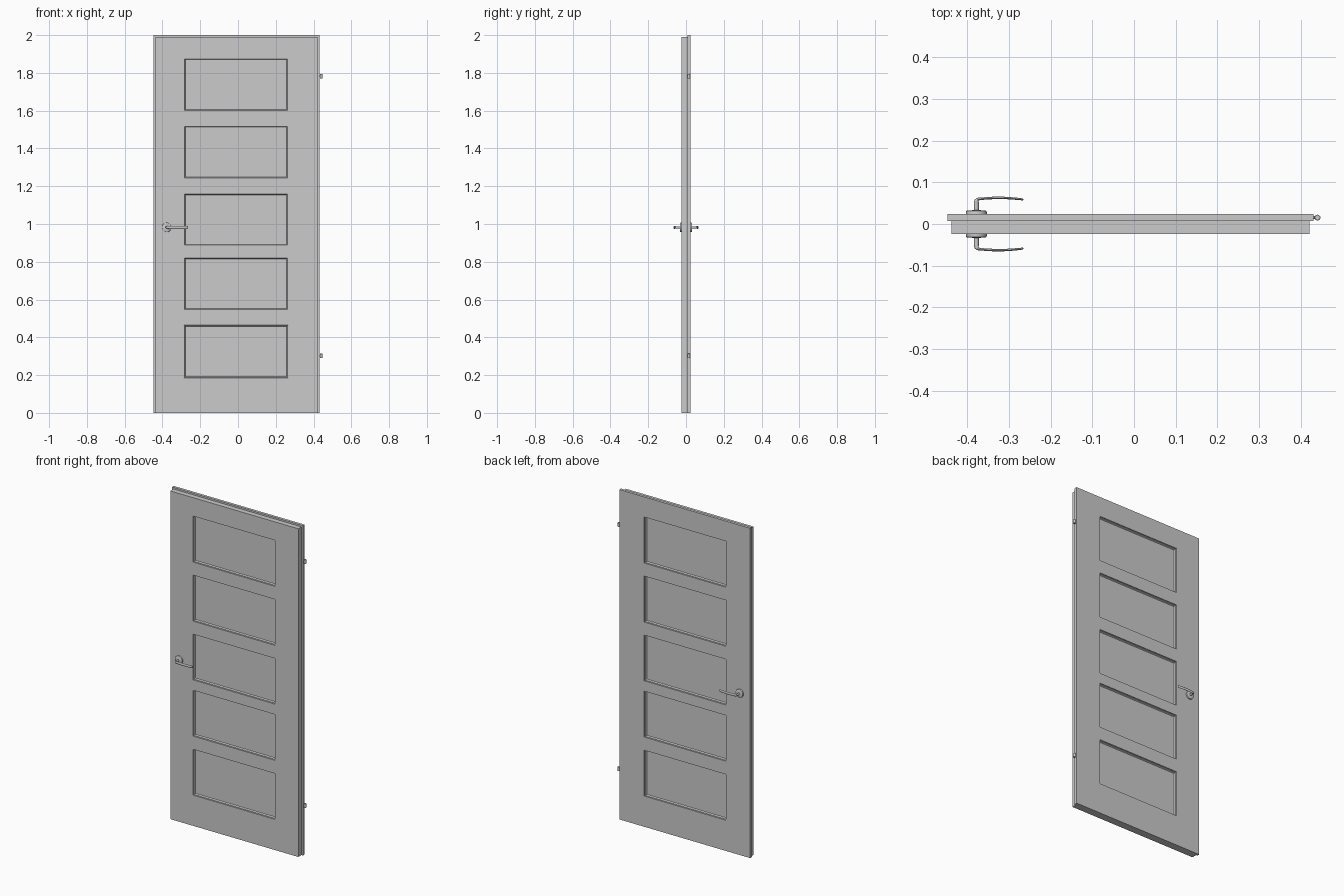
import bpy, bmesh, math
from mathutils import Vector

if "Cube" in bpy.data.objects:
    bpy.data.objects.remove(bpy.data.objects["Cube"])

HALF = 0.0235           # half thickness of the leaf
HANDLE = (-0.378, 0.982)


def add_object(name, bm, smooth=False):
    bmesh.ops.recalc_face_normals(bm, faces=bm.faces[:])
    mesh = bpy.data.meshes.new(name)
    bm.to_mesh(mesh)
    bm.free()
    ob = bpy.data.objects.new(name, mesh)
    bpy.context.collection.objects.link(ob)
    if smooth:
        bpy.ops.object.select_all(action='DESELECT')
        ob.select_set(True)
        bpy.context.view_layer.objects.active = ob
        bpy.ops.object.shade_smooth_by_angle(angle=math.radians(35))
    return ob


def loft(bm, rings):
    """Skin a list of closed rings and cap both ends."""
    loops = [[bm.verts.new(p) for p in ring] for ring in rings]
    for a, b in zip(loops, loops[1:]):
        for i in range(len(a)):
            j = (i + 1) % len(a)
            bm.faces.new((a[i], a[j], b[j], b[i]))
    bm.faces.new(loops[0])
    bm.faces.new(loops[-1])


# Door leaf: rebated slab with five recessed panels on both faces
def door_leaf():
    bm = bmesh.new()
    panel_z = [(0.186, 0.464), (0.544, 0.822), (0.885, 1.162),
               (1.241, 1.52), (1.599, 1.878)]
    inner_z = [z for pair in panel_z for z in pair]
    # y position, left, right, top of each layer
    layers = [(-HALF, -0.438, 0.421, 1.99), (0.007, -0.438, 0.421, 1.99),
              (0.007, -0.447, 0.4305, 2.0), (HALF, -0.447, 0.4305, 2.0)]
    nx, nz = 4, len(inner_z) + 2
    rim = ([(i, 0) for i in range(nx)] + [(nx - 1, k) for k in range(1, nz)]
           + [(i, nz - 1) for i in range(nx - 2, -1, -1)]
           + [(0, k) for k in range(nz - 2, 0, -1)])
    grids, panels = [], []
    for n, (y, left, right, top) in enumerate(layers):
        xs = [left, -0.286, 0.264, right]
        zs = [0.0] + inner_z + [top]
        full = n in (0, 3)
        keys = [(i, k) for i in range(nx) for k in range(nz)] if full else rim
        g = {(i, k): bm.verts.new((xs[i], y, zs[k])) for i, k in keys}
        grids.append(g)
        if full:
            for i in range(nx - 1):
                for k in range(nz - 1):
                    f = bm.faces.new((g[i, k], g[i + 1, k],
                                      g[i + 1, k + 1], g[i, k + 1]))
                    if i == 1 and k % 2 == 1:
                        panels.append(f)
    for a, b in zip(grids, grids[1:]):
        for p, q in zip(rim, rim[1:] + rim[:1]):
            bm.faces.new((a[p], a[q], b[q], b[p]))
    bmesh.ops.recalc_face_normals(bm, faces=bm.faces[:])
    # stepped moulding around each panel
    for width, depth in ((0.0005, -0.006), (0.004, 0.0), (0.006, -0.008)):
        bmesh.ops.inset_individual(bm, faces=panels, thickness=width, depth=depth)
    add_object("door_leaf", bm)


# Rosette: round plate with a softened rim
def rosette(name, side):
    bm = bmesh.new()
    profile = [(0.025, HALF - 0.002), (0.025, 0.0285), (0.0242, 0.031),
               (0.022, 0.0325), (0.010, 0.033)]
    rings = []
    for r, y in profile:
        rings.append([(HANDLE[0] + r * math.cos(t * math.tau / 32), side * y,
                       HANDLE[1] + r * math.sin(t * math.tau / 32))
                      for t in range(32)])
    loft(bm, rings)
    add_object(name, bm, True)


# Lever: round shank turning into a flattened, slightly bowed grip
def lever(name, side):
    bm = bmesh.new()
    # x offset, y, direction angle, half thickness, half height
    path = [(0.0, 0.030, 90, 0.0058, 0.0058), (0.0, 0.052, 90, 0.0058, 0.006),
            (0.0006, 0.0565, 68, 0.0052, 0.0065), (0.0035, 0.0596, 30, 0.0036, 0.007),
            (0.012, 0.0607, 4, 0.003, 0.0075), (0.032, 0.0622, 4, 0.003, 0.0078),
            (0.056, 0.0628, 0, 0.003, 0.0078), (0.080, 0.0620, -4, 0.0028, 0.0078),
            (0.100, 0.0602, -6, 0.0026, 0.0078), (0.111, 0.0590, -6, 0.0024, 0.0074),
            (0.1125, 0.0588, -6, 0.0014, 0.0062)]
    rings = []
    for dx, y, angle, thick, high in path:
        a = math.radians(angle)
        centre = Vector((HANDLE[0] + dx, y, HANDLE[1]))
        across = Vector((-math.sin(a), math.cos(a), 0)) * thick
        ring = []
        for t in range(16):
            u = t * math.tau / 16
            p = centre + across * math.cos(u) + Vector((0, 0, high * math.sin(u)))
            ring.append((p.x, side * p.y, p.z))
        rings.append(ring)
    loft(bm, rings)
    add_object(name, bm, True)


# Hinge: upright knuckle with a short pin into the door edge
def hinge(name, z):
    bm = bmesh.new()
    cx, cy = 0.440, 0.0155
    rings = []
    for r, dz in ((0.006, -0.012), (0.007, -0.011), (0.007, 0.011), (0.006, 0.012)):
        rings.append([(cx + r * math.cos(t * math.tau / 16),
                       cy + r * math.sin(t * math.tau / 16), z + dz)
                      for t in range(16)])
    loft(bm, rings)
    pin = [[(x, cy + 0.004 * math.cos(t * math.tau / 12),
             z + 0.004 * math.sin(t * math.tau / 12)) for t in range(12)]
           for x in (0.425, cx)]
    loft(bm, pin)
    add_object(name, bm, True)


door_leaf()
for label, side in (("front", -1), ("back", 1)):
    rosette(label + "_rosette", side)
    lever(label + "_lever", side)
hinge("lower_hinge", 0.302)
hinge("upper_hinge", 1.782)
